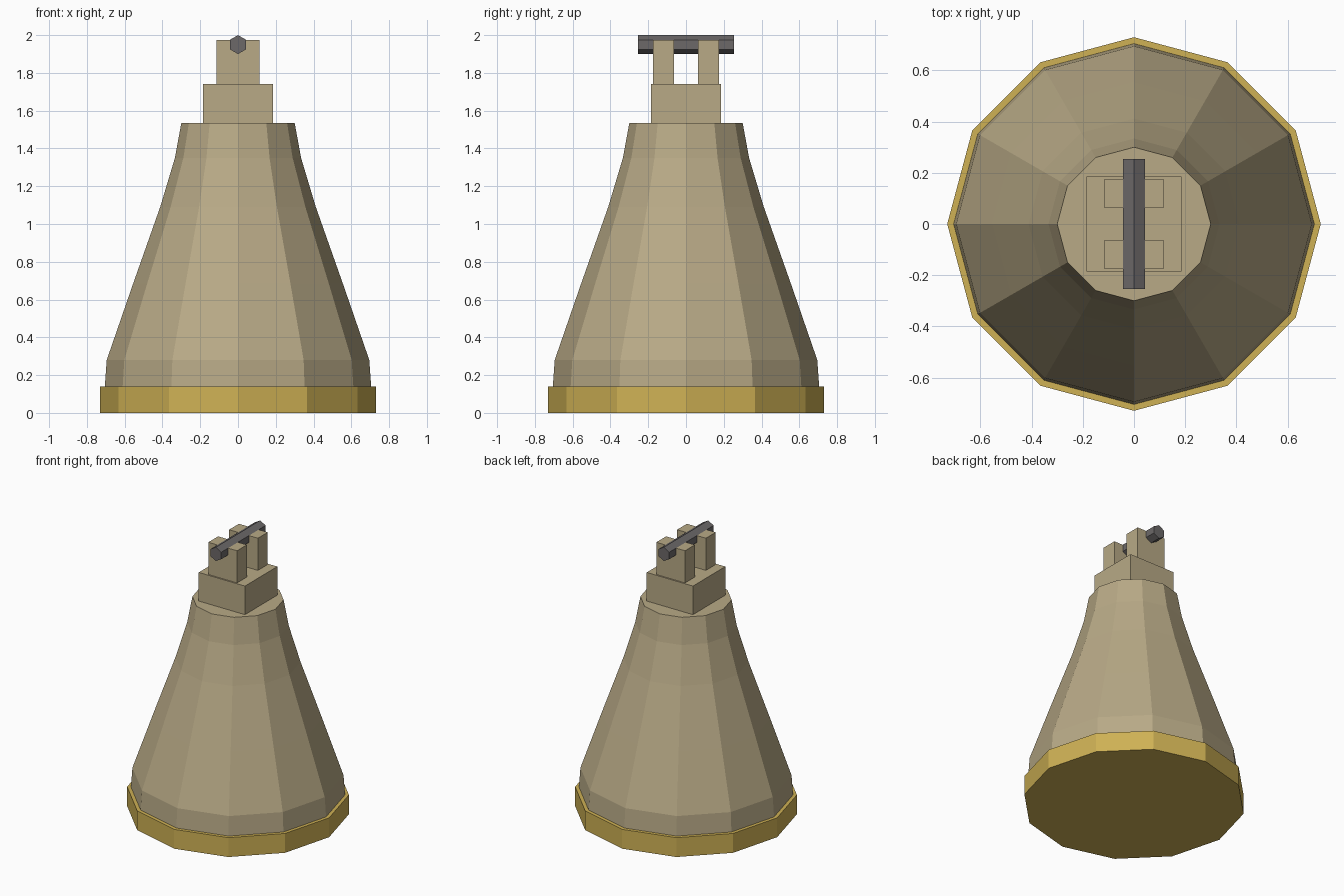
import bpy, bmesh, math

if "Cube" in bpy.data.objects:
    bpy.data.objects.remove(bpy.data.objects["Cube"])


def material(name, rgb):
    m = bpy.data.materials.new(name)
    m.diffuse_color = (*rgb, 1)
    m.use_nodes = True
    m.node_tree.nodes["Principled BSDF"].inputs["Base Color"].default_value = m.diffuse_color
    return m


STONE = material("tan_metal", (0.48, 0.40, 0.24))
GOLD = material("gold", (0.62, 0.44, 0.09))
IRON = material("dark_iron", (0.15, 0.14, 0.14))


def finish(name, bm, mat):
    bmesh.ops.recalc_face_normals(bm, faces=bm.faces)
    me = bpy.data.meshes.new(name)
    bm.to_mesh(me)
    bm.free()
    me.materials.append(mat)
    ob = bpy.data.objects.new(name, me)
    bpy.context.collection.objects.link(ob)
    return ob


def lathe(name, profile, sides, mat):
    """Capped solid of revolution about z from (radius, z) pairs."""
    bm = bmesh.new()
    rings = [[bm.verts.new((r * math.cos(math.tau * i / sides),
                            r * math.sin(math.tau * i / sides), z))
              for i in range(sides)] for r, z in profile]
    for a, b in zip(rings, rings[1:]):
        for i in range(sides):
            j = (i + 1) % sides
            bm.faces.new((a[i], a[j], b[j], b[i]))
    bm.faces.new(rings[0])
    bm.faces.new(rings[-1])
    return finish(name, bm, mat)


def box(name, x, y, z, mat):
    """Box from (min, max) ranges."""
    bm = bmesh.new()
    bmesh.ops.create_cube(bm, size=1)
    for v in bm.verts:
        v.co = [r[0] if c < 0 else r[1] for c, r in zip(v.co, (x, y, z))]
    return finish(name, bm, mat)


# Bell body and rim
lathe("bell_body", [(0.713, 0.005), (0.705, 0.14), (0.695, 0.28), (0.555, 0.685),
                    (0.412, 1.09), (0.334, 1.35), (0.30, 1.535)], 12, STONE)
lathe("bell_rim", [(0.73, 0), (0.73, 0.14)], 12, GOLD)

# Crown block with two hanger posts
box("crown_block", (-0.185, 0.185), (-0.185, 0.185), (1.53, 1.742), STONE)
for name, y in (("front_post", (-0.175, -0.063)), ("back_post", (0.063, 0.175))):
    box(name, (-0.115, 0.115), y, (1.735, 1.975), STONE)

# Hexagonal hanging bar, running front to back with an edge on top
bar = lathe("hanging_bar", [(0.05, -0.254), (0.05, 0.254)], 6, IRON)
for v in bar.data.vertices:
    x, y, z = v.co
    v.co = (y, -z, x + 1.95)
bar.data.update()
